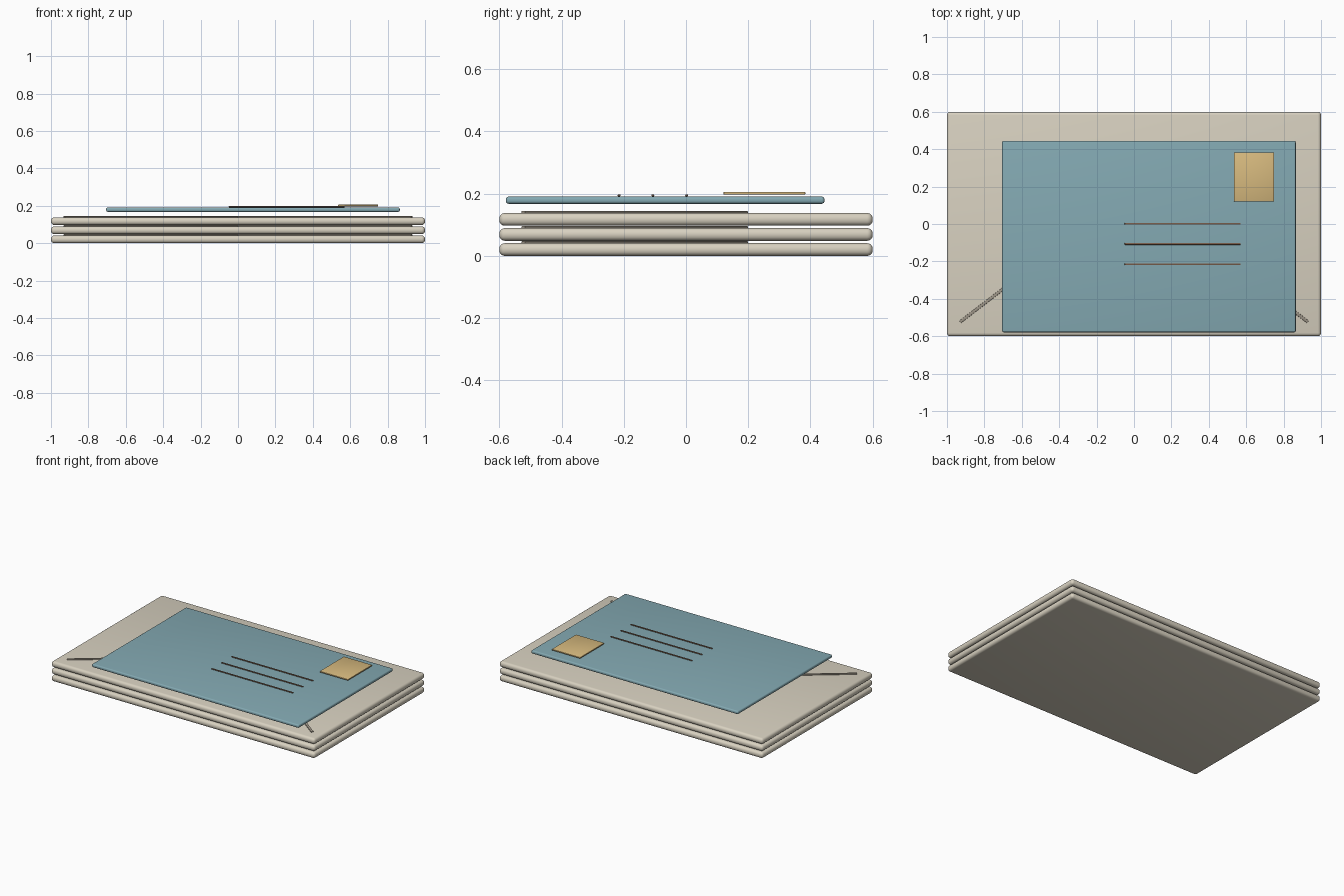
import bpy, math

if "Cube" in bpy.data.objects:
    bpy.data.objects.remove(bpy.data.objects["Cube"])


def material(name, rgb):
    m = bpy.data.materials.new(name)
    m.diffuse_color = (*rgb, 1)
    m.use_nodes = True
    m.node_tree.nodes["Principled BSDF"].inputs["Base Color"].default_value = m.diffuse_color
    return m


PAPER = material("cream_paper", (0.69, 0.64, 0.53))
FOLD = material("fold_shadow", (0.36, 0.32, 0.26))
CARD = material("dusty_blue", (0.23, 0.40, 0.45))
STAMP = material("stamp_gold", (0.68, 0.49, 0.21))
INK = material("brown_ink", (0.19, 0.11, 0.07))


def slab(name, center, size, mat, bevel=0.0, angle=0.0, segments=4):
    """Box with rounded edges, smooth shaded."""
    bpy.ops.mesh.primitive_cube_add(size=1, location=center)
    o = bpy.context.object
    o.name = name
    o.scale = size
    bpy.ops.object.transform_apply(location=False, rotation=False, scale=True)
    o.rotation_euler.z = angle
    o.data.materials.append(mat)
    if bevel:
        b = o.modifiers.new("round_edges", 'BEVEL')
        b.width = bevel
        b.segments = segments
        bpy.ops.object.modifier_apply(modifier=b.name)
        bpy.ops.object.shade_smooth_by_angle(angle=math.radians(35))
    return o


# Three stacked envelopes, each with a V-shaped flap fold
THICK, PITCH = 0.041, 0.0485
END, APEX = (0.925, -0.52), (0.0, 0.19)
for i in range(3):
    z = i * PITCH
    slab(f"envelope_{i + 1}", (0, 0, z + THICK / 2), (2, 1.2, THICK), PAPER, 0.018)
    for side, s in (("left", -1), ("right", 1)):
        dx, dy = END[0] * s - APEX[0], END[1] - APEX[1]
        slab(f"flap_fold_{side}_{i + 1}",
             (dx / 2, (END[1] + APEX[1]) / 2, z + 0.0435),
             (math.hypot(dx, dy) + 0.012, 0.016, 0.0085), FOLD, 0.003,
             math.atan2(dy, dx), 2)

# Loose blue letter lying off-centre on top
slab("top_letter", (0.08, -0.067, 0.179), (1.57, 1.024, 0.023), CARD, 0.009)

# Stamp in the corner
slab("stamp", (0.642, 0.252, 0.2015), (0.215, 0.263, 0.009), STAMP, 0.003, segments=2)

# Address lines
for i in range(3):
    slab(f"address_line_{i + 1}", (0.26, 0.002 - 0.1085 * i, 0.1945),
         (0.62, 0.009, 0.006), INK, 0.002, segments=2)
